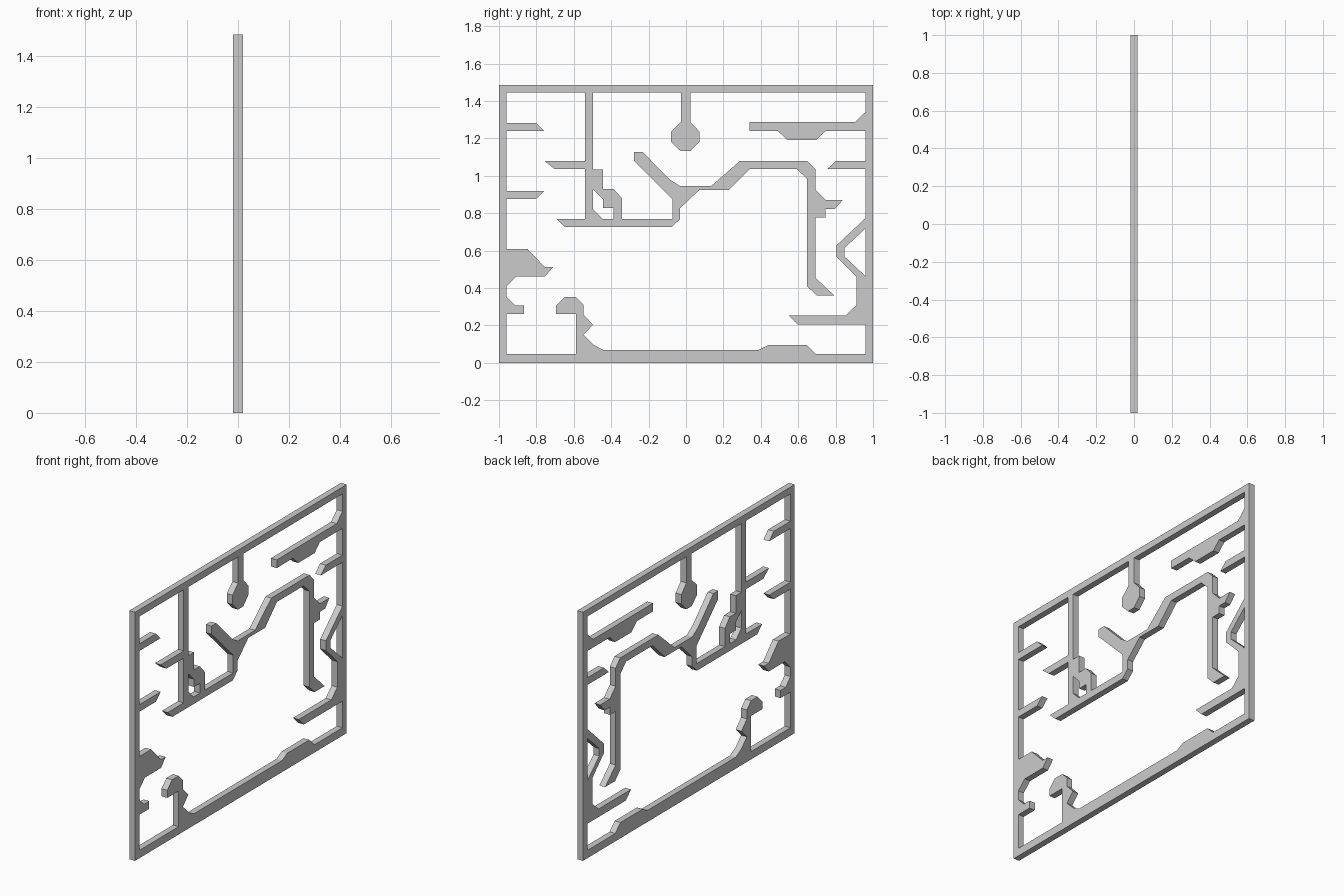
import bpy, bmesh
from mathutils import Vector

T = 0.019                                   # half thickness of the panel
W, H = 1.0, 1.486                           # outer half width and height
L, R, B, TOP = -0.96, 0.96, 0.047, 1.445    # inner edges of the frame


def panel(name, pts, faces=None):
    """Flat profile in the YZ plane, extruded along x."""
    bm = bmesh.new()
    vs = [bm.verts.new((-T, y, z)) for y, z in pts]
    fs = [bm.faces.new([vs[i] for i in f]) for f in (faces or [range(len(vs))])]
    top = bmesh.ops.extrude_face_region(bm, geom=fs, use_keep_orig=True)["geom"]
    bmesh.ops.translate(bm, vec=Vector((2 * T, 0, 0)),
                        verts=[g for g in top if isinstance(g, bmesh.types.BMVert)])
    bmesh.ops.recalc_face_normals(bm, faces=bm.faces)
    me = bpy.data.meshes.new(name)
    bm.to_mesh(me)
    bm.free()
    ob = bpy.data.objects.new(name, me)
    bpy.context.collection.objects.link(ob)
    return ob


# Rectangular outer frame
panel("frame",
      [(-W, 0), (W, 0), (W, H), (-W, H), (L, B), (R, B), (R, TOP), (L, TOP)],
      [(i, (i + 1) % 4, 4 + (i + 1) % 4, 4 + i) for i in range(4)])

# Left wall: pegs, bump and hook
panel("left_upper_peg", [(L, 1.282), (-.802, 1.282), (-.758, 1.239), (L, 1.239)])
panel("left_lower_peg", [(L, .918), (-.758, .918), (-.802, .876), (L, .876)])
panel("left_bump", [(L, .608), (-.847, .608), (-.754, .511), (-.711, .511),
                    (-.754, .462), (-.906, .462), (L, .41)])
panel("left_hook", [(L, .353), (-.914, .306), (-.866, .306), (-.866, .26), (L, .26)])

# Floor with the hooked post
panel("floor_and_post", [
    (-.588, B), (-.588, .26), (-.695, .26), (-.695, .305), (-.65, .351),
    (-.588, .351), (-.548, .311), (-.548, .257), (-.497, .203), (-.548, .15),
    (-.494, .096), (-.443, .069), (.39, .069), (.438, .094), (.647, .094), (.695, B)])

# Hanging strip with its side peg
panel("hanging_strip", [
    (-.54, TOP), (-.54, 1.079), (-.757, 1.079), (-.703, 1.036), (-.54, 1.036),
    (-.54, .769), (-.496, .769), (-.496, TOP)])

# Small loop beside the strip
panel("loop", [
    (-.496, 1.034), (-.443, 1.034), (-.443, .929), (-.387, .929), (-.341, .878),
    (-.341, .769), (-.387, .769), (-.387, .827), (-.443, .827), (-.443, .873),
    (-.496, .926)])
panel("loop_fillet", [(-.496, .82), (-.446, .769), (-.496, .769)])

# Long winding passage: ledge, fork, ramp and right drop
panel("winding_passage", [
    (-.692, .769), (-.073, .769), (-.073, .876), (-.277, 1.079), (-.277, 1.127),
    (-.232, 1.127), (-.087, .98), (-.033, .945), (.135, .945), (.288, 1.079),
    (.649, 1.079), (.692, 1.034), (.692, .926), (.748, .87), (.837, .87),
    (.796, .822), (.746, .822), (.746, .776), (.692, .776), (.692, .455),
    (.791, .361), (.697, .361), (.647, .41), (.647, .983), (.593, 1.036),
    (.341, 1.036), (.229, .924), (.071, .924), (-.031, .827), (-.031, .769),
    (-.076, .726), (-.647, .726)])

# Octagonal drop hanging from the top
panel("hanging_drop", [
    (-.026, TOP), (-.026, 1.288), (-.079, 1.237), (-.079, 1.181), (-.028, 1.131),
    (.023, 1.131), (.071, 1.181), (.071, 1.237), (.023, 1.288), (.023, TOP)])

# Right wall: shelf, peg and angled arm
panel("right_shelf", [
    (.339, 1.288), (.906, 1.288), (R, 1.341), (R, 1.239), (.746, 1.239),
    (.697, 1.192), (.542, 1.192), (.491, 1.239), (.339, 1.239)])
panel("right_peg", [(.802, 1.079), (R, 1.079), (R, 1.036), (.756, 1.036)])
panel("right_arm", [
    (R, .774), (.804, .627), (.804, .568), (.911, .461), (.911, .308), (.855, .254),
    (.547, .254), (.595, .206), (R, .206), (R, .463), (.847, .568), (.847, .613),
    (R, .718)])
